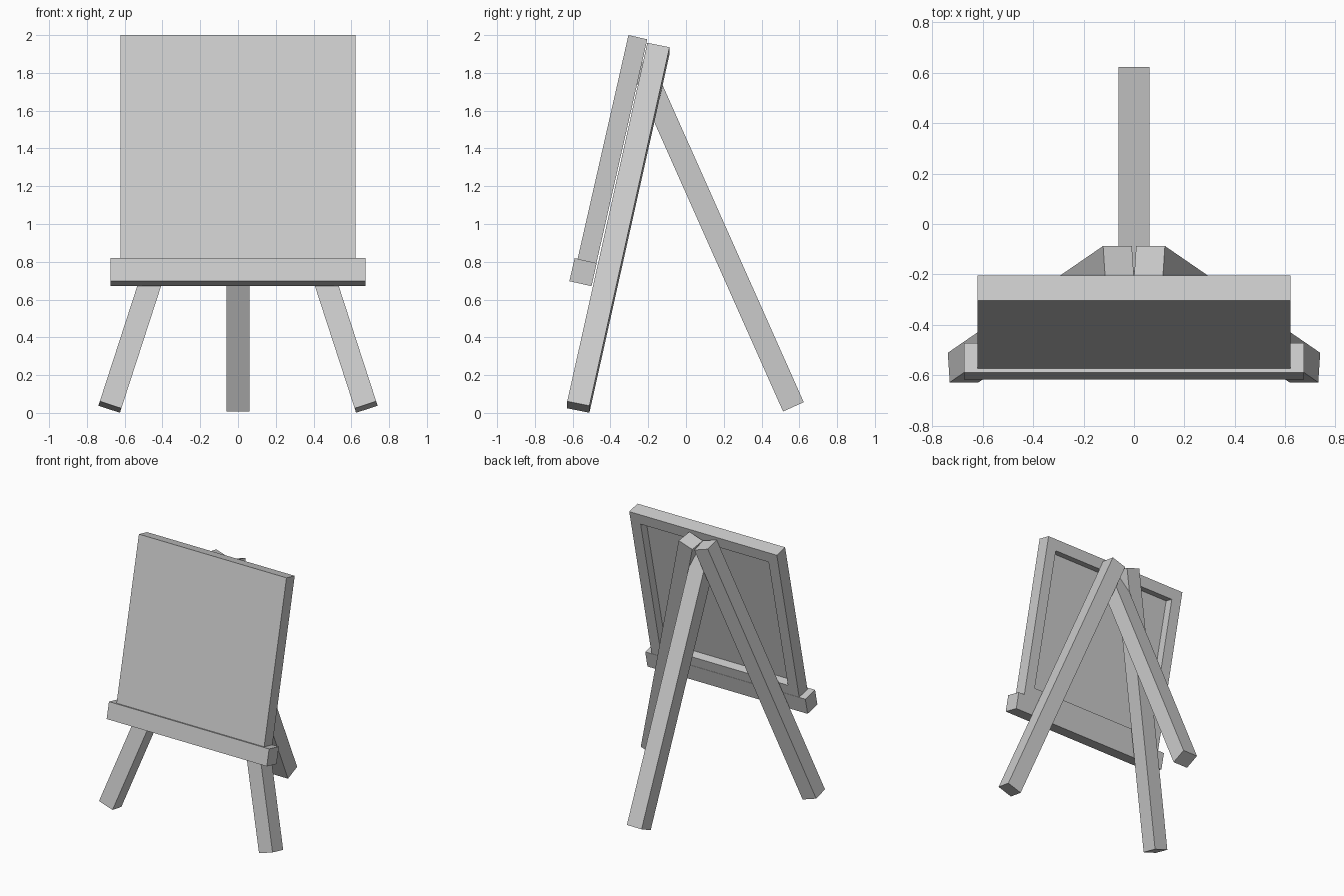
import bpy, bmesh
from math import radians
from mathutils import Vector

if "Cube" in bpy.data.objects:
    bpy.data.objects.remove(bpy.data.objects["Cube"])

TILT = radians(-12.8)


def box(name, size, centre, rot=(0, 0, 0)):
    """Box with the given full sizes, centre and rotation."""
    bm = bmesh.new()
    bmesh.ops.create_cube(bm, size=1)
    bmesh.ops.scale(bm, vec=Vector(size), verts=bm.verts)
    mesh = bpy.data.meshes.new(name)
    bm.to_mesh(mesh)
    bm.free()
    obj = bpy.data.objects.new(name, mesh)
    obj.location = centre
    obj.rotation_euler = rot
    bpy.context.collection.objects.link(obj)
    return obj


# Splayed front legs
for side, label in ((1, "right"), (-1, "left")):
    box("front_leg_" + label, (0.12, 0.12, 2.04), (side * 0.37, -0.358, 0.98),
        (radians(-12), radians(-18 * side), 0))

# Rear prop leg, its top tucked between the front legs
box("back_leg", (0.124, 0.12, 1.99), (0, 0.164, 0.941), (radians(24), 0, 0))

# Ledge that carries the canvas
box("ledge", (1.35, 0.12, 0.125), (0, -0.545, 0.745), (TILT, 0, 0))

# Canvas with a recessed back, leaving a stretcher frame around it
canvas = box("canvas", (1.244, 0.102, 1.22), (0, -0.39, 1.394), (TILT, 0, 0))
bm = bmesh.new()
bm.from_mesh(canvas.data)
bm.normal_update()
back = max(bm.faces, key=lambda f: f.normal.y)
bmesh.ops.inset_region(bm, faces=[back], thickness=0.117)
floor = bmesh.ops.extrude_discrete_faces(bm, faces=[back])["faces"][0]
bmesh.ops.translate(bm, vec=(0, -0.065, 0), verts=floor.verts)
bmesh.ops.recalc_face_normals(bm, faces=bm.faces)
bm.to_mesh(canvas.data)
bm.free()
